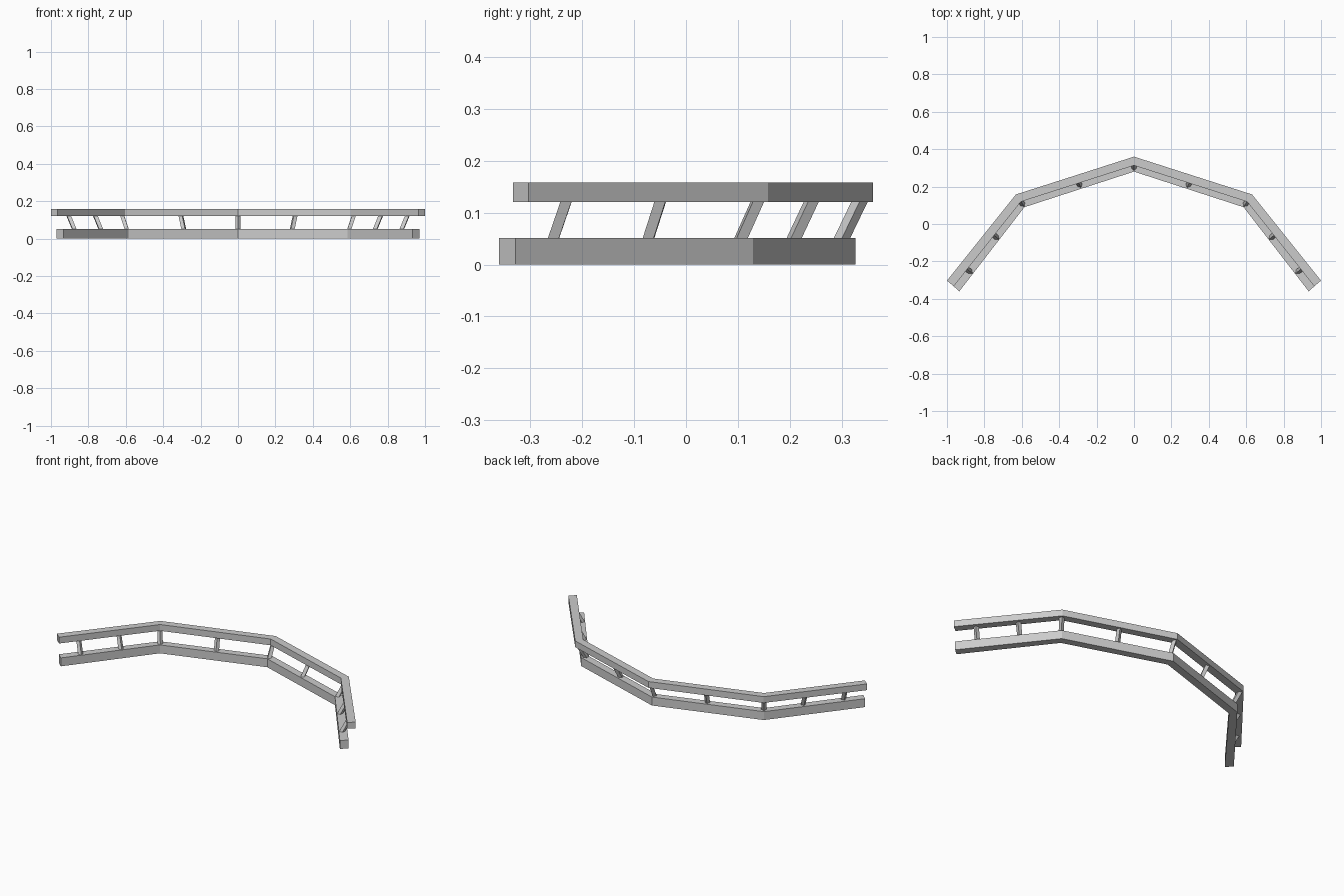
import bpy
import bmesh
import math
from mathutils import Vector, Matrix

cube = bpy.data.objects.get("Cube")
if cube:
    bpy.data.objects.remove(cube)

grey = bpy.data.materials.new("plain grey")
grey.use_nodes = True
colour = (0.6, 0.6, 0.6, 1)
grey.diffuse_color = colour
grey.node_tree.nodes["Principled BSDF"].inputs["Base Color"].default_value = colour


def add_object(name, bm):
    bmesh.ops.recalc_face_normals(bm, faces=bm.faces)
    mesh = bpy.data.meshes.new(name)
    bm.to_mesh(mesh)
    bm.free()
    mesh.materials.append(grey)
    bpy.context.collection.objects.link(bpy.data.objects.new(name, mesh))


def mirrored(half):
    """Extend a half path, starting at the apex, across x = 0."""
    return [(-x, y) for x, y in reversed(half[1:])] + half


def rail(name, outer, inner, z0, z1):
    """Bent bar with a rectangular section, mitred at each corner."""
    bm = bmesh.new()
    rings = []
    for (ox, oy), (ix, iy) in zip(mirrored(outer), mirrored(inner)):
        rings.append([bm.verts.new(p) for p in
                      ((ox, oy, z0), (ox, oy, z1), (ix, iy, z1), (ix, iy, z0))])
    for a, b in zip(rings, rings[1:]):
        for i in range(4):
            j = (i + 1) % 4
            bm.faces.new((a[i], a[j], b[j], b[i]))
    bm.faces.new(rings[0])
    bm.faces.new(rings[-1])
    add_object(name, bm)


def post(name, foot, head):
    """Leaning square post with an edge turned towards its lean."""
    foot, head = Vector(foot), Vector(head)
    lean = head - foot
    heading = math.atan2(lean.y, lean.x)
    tilt = math.atan2(lean.xy.length, lean.z)
    turn = Matrix.Rotation(heading, 4, 'Z') @ Matrix.Rotation(tilt, 4, 'Y')
    bm = bmesh.new()
    bmesh.ops.create_cone(bm, cap_ends=True, segments=4, radius1=0.0142,
                          radius2=0.0142, depth=lean.length,
                          matrix=Matrix.Translation((foot + head) / 2) @ turn)
    # Keep an edge of the square on the lean axis
    add_object(name, bm)


# Upper rail overhangs the lower one
rail("upper_rail",
     [(0, 0.36), (0.631, 0.158), (1, -0.303)],
     [(0, 0.313), (0.605, 0.119), (0.964, -0.333)], 0.12, 0.158)
rail("lower_rail",
     [(0, 0.326), (0.611, 0.129), (0.97, -0.328)],
     [(0, 0.28), (0.586, 0.09), (0.934, -0.36)], 0, 0.051)

# Posts between the rails: foot and head positions on one side
Z_FOOT, Z_HEAD = 0.042, 0.129
posts = {
    "middle": ((0, 0.296), (0, 0.338)),
    "inner": ((0.288, 0.204), (0.307, 0.245)),
    "corner": ((0.592, 0.102), (0.621, 0.141)),
    "outer": ((0.73, -0.075), (0.766, -0.047)),
    "end": ((0.872, -0.258), (0.908, -0.228)),
}
for label, (foot, head) in posts.items():
    sides = (("", 1),) if label == "middle" else (("left_", 1), ("right_", -1))
    for side, s in sides:
        post(side + label + "_post",
             (s * foot[0], foot[1], Z_FOOT), (s * head[0], head[1], Z_HEAD))
